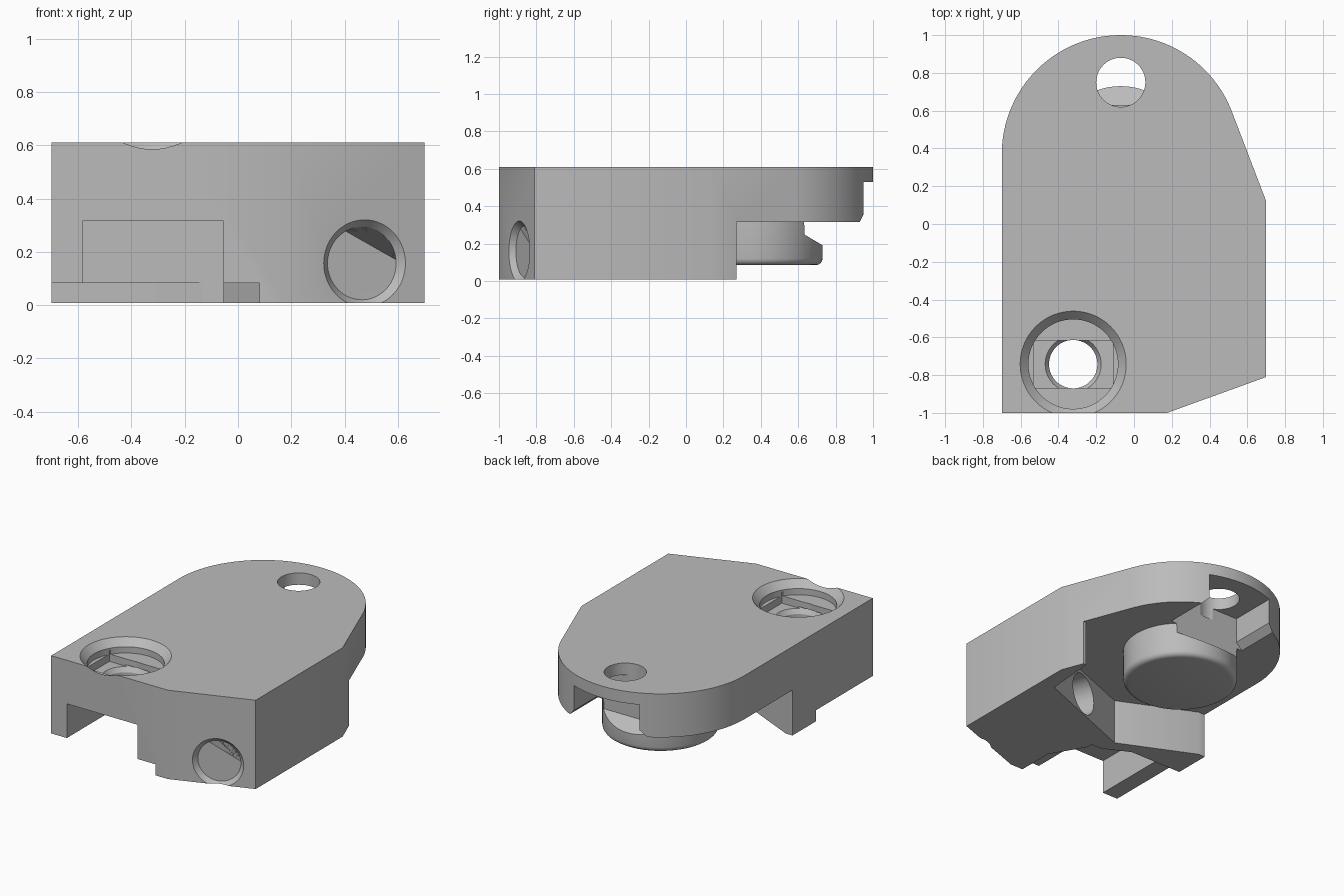
import bpy, bmesh, math
from mathutils import Vector, Matrix

if "Cube" in bpy.data.objects:
    bpy.data.objects.remove(bpy.data.objects["Cube"], do_unlink=True)

grey = bpy.data.materials.new("plain grey")
grey.use_nodes = True
grey.diffuse_color = (0.5, 0.5, 0.5, 1)
grey.node_tree.nodes["Principled BSDF"].inputs["Base Color"].default_value = (0.5, 0.5, 0.5, 1)

BASE, DECK, TOP = 0.008, 0.315, 0.61
CX, CY, R = -0.07, 0.37, 0.63


def finish(name, bm):
    bmesh.ops.recalc_face_normals(bm, faces=bm.faces)
    mesh = bpy.data.meshes.new(name)
    bm.to_mesh(mesh)
    bm.free()
    mesh.materials.append(grey)
    ob = bpy.data.objects.new(name, mesh)
    bpy.context.collection.objects.link(ob)
    return ob


def prism(name, points, lo, hi, axis="z"):
    """Extrude a flat outline along one axis."""
    place = {"z": lambda p, h: (p[0], p[1], h),
             "y": lambda p, h: (p[0], h, p[1]),
             "x": lambda p, h: (h, p[0], p[1])}[axis]
    bm = bmesh.new()
    face = bm.faces.new([bm.verts.new(place(p, lo)) for p in points])
    new = bmesh.ops.extrude_face_region(bm, geom=[face])["geom"]
    shift = Vector(place((0, 0), hi - lo))
    bmesh.ops.translate(bm, vec=shift, verts=[v for v in new if isinstance(v, bmesh.types.BMVert)])
    return finish(name, bm)


def box(name, x0, x1, y0, y1, z0, z1):
    return prism(name, [(x0, y0), (x1, y0), (x1, y1), (x0, y1)], z0, z1)


def cone(name, start, end, r1, r2):
    """Round bar or cone between two points."""
    start, end = Vector(start), Vector(end)
    axis = end - start
    turn = axis.to_track_quat("Z", "Y").to_matrix().to_4x4()
    bm = bmesh.new()
    bmesh.ops.create_cone(bm, cap_ends=True, segments=64, radius1=r1, radius2=r2, depth=axis.length,
                          matrix=Matrix.Translation((start + end) / 2) @ turn)
    return finish(name, bm)


def combine(ob, others, operation="DIFFERENCE"):
    for other in others:
        other.hide_render = True
        mod = ob.modifiers.new("combine", "BOOLEAN")
        mod.operation, mod.solver, mod.object = operation, "EXACT", other
        bpy.context.view_layer.objects.active = ob
        bpy.ops.object.modifier_apply(modifier=mod.name)
        bpy.data.objects.remove(other, do_unlink=True)


# Main block: straight sides, angled front corner, rounded back
first, last = math.radians(19.5), math.pi
arc = [(CX + R * math.cos(first + (last - first) * i / 56),
        CY + R * math.sin(first + (last - first) * i / 56)) for i in range(57)]
block = prism("bracket_body", [(-0.7, -1), (0.175, -1), (0.7, -0.81), (0.7, 0.12)] + arc, BASE, TOP)

# Rear undercut with angled walls
undercut = prism("undercut_cutter", [(-0.9, -0.14), (-0.65, -0.14), (-0.15, -0.37), (0.59, -0.08),
                                     (0.62, 0.27), (0.9, 0.27), (0.9, 1.2), (-0.9, 1.2)], -0.2, DECK)
# Shallow step and deep slot under the front
step = prism("step_cutter", [(-0.9, -1.2), (0.08, -1.2), (0.08, -0.75), (-0.055, -0.52),
                             (-0.31, -0.39), (-0.9, -0.39)], -0.2, 0.083)
slot = box("slot_cutter", -0.583, -0.055, -1.2, -0.48, -0.2, DECK)

# Vertical screw hole with chamfered counterbore and cross channel
SX, SY = -0.322, -0.742
screw = [
    cone("rim_cutter", (SX, SY, 0.56), (SX, SY, 0.62), 0.235, 0.29),
    cone("bore_cutter", (SX, SY, 0.52), (SX, SY, 0.58), 0.237, 0.237),
    box("channel_cutter", SX - 0.21, SX + 0.21, SY - 0.125, SY + 0.125, 0.47, 0.55),
    cone("seat_cutter", (SX, SY, 0.44), (SX, SY, 0.48), 0.128, 0.155),
    cone("screw_cutter", (SX, SY, 0.1), (SX, SY, 0.6), 0.128, 0.128),
]

# Horizontal hole square to the angled corner, with a flared mouth
mouth = Vector((0.475, -0.891, 0.157))
along = Vector((-0.34, 0.94, 0)).normalized()
cross = [
    cone("cross_cutter", mouth - along * 0.2, mouth + along * 0.85, 0.137, 0.137),
    cone("flare_cutter", mouth - along * 0.02, mouth + along * 0.03, 0.18, 0.137),
]
combine(block, [undercut, step, slot] + screw + cross)

# Round boss under the deck with a softened lower edge
boss = cone("boss", (CX, CY, 0.085), (CX, CY, 0.4), 0.36, 0.36)
bevel = boss.modifiers.new("soft edge", "BEVEL")
bevel.width, bevel.segments, bevel.limit_method = 0.035, 4, "ANGLE"
bevel.angle_limit = math.radians(60)
bpy.context.view_layer.objects.active = boss
bpy.ops.object.modifier_apply(modifier=bevel.name)
combine(block, [boss], "UNION")

# Back notch with flared lower edges, sloped cut in the boss, and top hole
N = 0.245
notch = prism("notch_cutter", [(CX - N, 0.53), (CX - N, 0.36), (CX - N - 0.06, 0.3),
                               (CX + N + 0.06, 0.3), (CX + N, 0.36), (CX + N, 0.53)], 0.63, 1.2, "y")
slope = prism("slope_cutter", [(0.63, 0.5), (0.63, 0.25), (0.74, 0.185), (1.2, 0.185), (1.2, 0.5)],
              CX - N, CX + N, "x")
hole = cone("hole_cutter", (CX, 0.75, 0.45), (CX, 0.75, 0.7), 0.13, 0.13)
combine(block, [notch, slope, hole])

# Smooth round walls, crisp edges
bpy.ops.object.select_all(action="DESELECT")
block.select_set(True)
bpy.context.view_layer.objects.active = block
bpy.ops.object.shade_smooth_by_angle(angle=math.radians(25))
